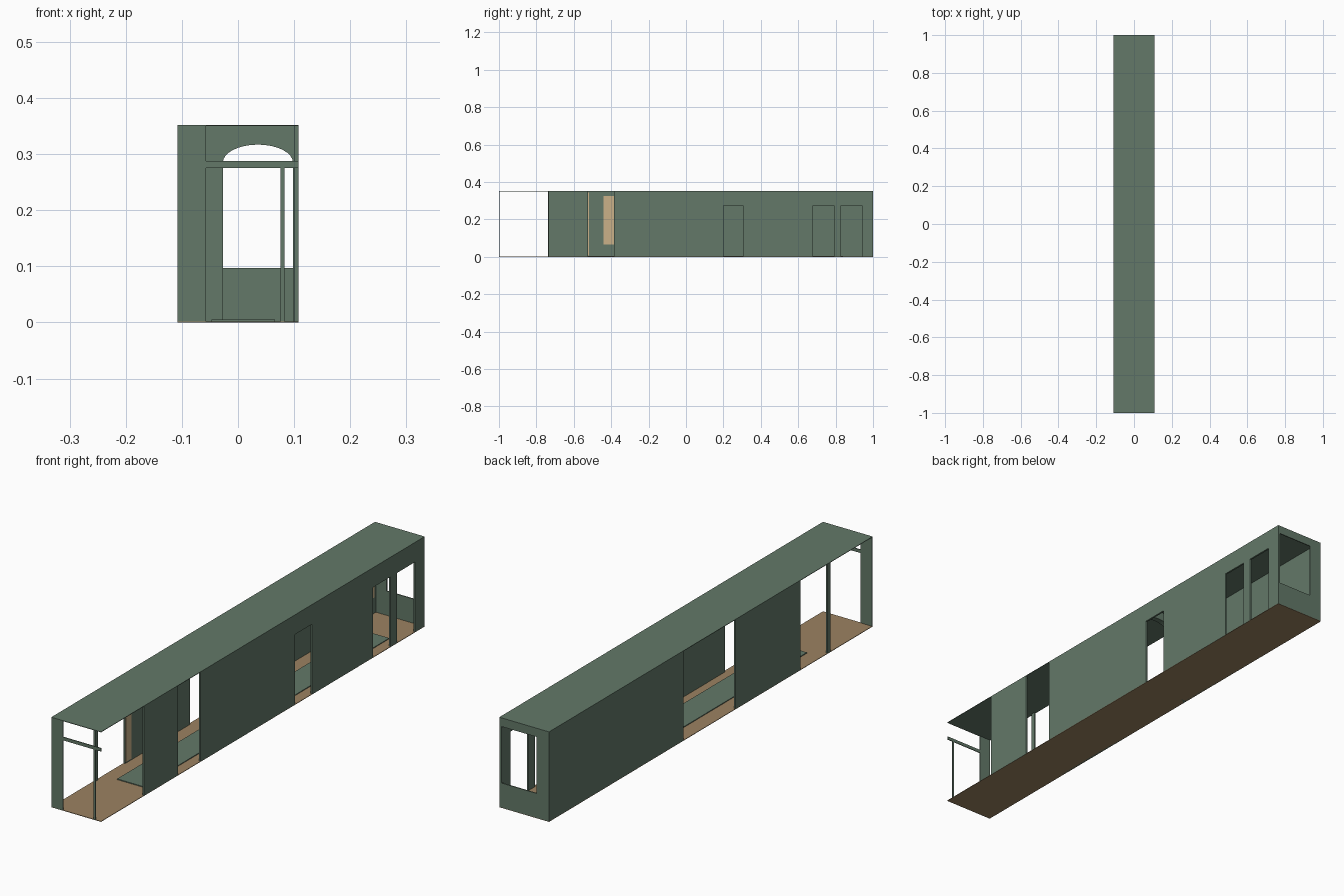
import bpy, bmesh, math

cube = bpy.data.objects.get("Cube")
if cube:
    bpy.data.objects.remove(cube, do_unlink=True)


def material(name, rgb):
    m = bpy.data.materials.new(name)
    m.use_nodes = True
    colour = (*rgb, 1)
    m.diffuse_color = colour
    m.node_tree.nodes["Principled BSDF"].inputs["Base Color"].default_value = colour
    return m


GREEN = material("sage_green", (0.125, 0.190, 0.140))
FLOOR = material("floor_tan", (0.33, 0.225, 0.120))
TAN = material("light_tan", (0.60, 0.44, 0.25))

W, H, T = 0.1075, 0.352, 0.007   # half width, height, wall thickness
DOOR = 0.275


def finish(name, bm, mat):
    bmesh.ops.recalc_face_normals(bm, faces=bm.faces)
    mesh = bpy.data.meshes.new(name)
    bm.to_mesh(mesh)
    bm.free()
    mesh.materials.append(mat)
    ob = bpy.data.objects.new(name, mesh)
    bpy.context.collection.objects.link(ob)
    return ob


def box(name, x, y, z, mat=GREEN):
    """Box from (low, high) pairs on each axis."""
    bm = bmesh.new()
    bmesh.ops.create_cube(bm, size=1)
    for v in bm.verts:
        for i, (lo, hi) in enumerate((x, y, z)):
            v.co[i] = lo if v.co[i] < 0 else hi
    return finish(name, bm, mat)


def extrude_y(name, profile, y, mat=GREEN):
    """Extrude an x-z outline between two y positions."""
    bm = bmesh.new()
    face = bm.faces.new([bm.verts.new((px, y[0], pz)) for px, pz in profile])
    moved = bmesh.ops.extrude_face_region(bm, geom=[face])["geom"]
    verts = [g for g in moved if isinstance(g, bmesh.types.BMVert)]
    bmesh.ops.translate(bm, verts=verts, vec=(0, y[1] - y[0], 0))
    return finish(name, bm, mat)


RIGHT_SIDE, LEFT_SIDE = (W - T, W), (-W, -W + T)
FULL = (0, H)

# Floor, carpet and roof
box("floor", (-W, W), (-1, 1), (0, 0.002), FLOOR)
box("carpet", (-0.047, 0.066), (-0.68, 0.84), (0.002, 0.005))
box("roof", (-W, W), (-1, 1), (H - 0.002, H))

# Wall panels on the +x side, with doorways between them
panels = [(-0.735, -0.525), (-0.385, -0.145), (-0.145, 0.2),
          (0.305, 0.68), (0.79, 0.83), (0.94, 1)]
for i, span in enumerate(panels):
    box(f"door_side_panel_{i}", RIGHT_SIDE, span, FULL)
for i, span in enumerate([(0.2, 0.305), (0.68, 0.79), (0.83, 0.94)]):
    box(f"door_header_{i}", RIGHT_SIDE, span, (DOOR, H))

# Wall panels and corner post on the -x side
for i, span in enumerate([(-0.738, -0.722), (-0.554, -0.152), (0.17, 1)]):
    box(f"plain_side_panel_{i}", LEFT_SIDE, span, FULL)

# Light tan panels fixed to the inside of the -x wall
INNER = (-W + T, -W + T + 0.002)
box("inner_panel", INNER, (-0.44, -0.266), (0.065, 0.325), TAN)
box("inner_trim_front", INNER, (-0.552, -0.518), (0.008, 0.344), TAN)
box("inner_trim_back", INNER, (0.955, 0.985), (0.065, 0.325), TAN)

# Open front end: wide post, crossbar and thin pole
FRONT = (-1, -0.997)
box("front_post", (-W, -0.057), FRONT, FULL)
box("front_crossbar", (-0.057, W), FRONT, (DOOR, 0.288))
box("front_pole", (0.076, 0.083), FRONT, (0, DOOR))

# Back end: low panel, header and side posts around a window
BACK = (0.996, 1)
box("back_low_panel", (-W, W), BACK, (0, 0.097))
box("back_header", (-W, W), BACK, (0.318, H))
box("back_post_wide", (-W, -0.054), BACK, (0.097, 0.318))
box("back_post_thin", (0.099, W), BACK, (0.097, 0.318))

# Partition with an arched passage
left, right, spring, top = -0.027, 0.098, 0.285, 0.317
mid, half = (left + right) / 2, (right - left) / 2
arch = []
for i in range(17):
    a = math.pi * i / 16
    arch.append((mid - half * math.cos(a), spring + (top - spring) * math.sin(a)))
outline = [(-W, 0), (left, 0)] + arch + [(right, 0), (W, 0), (W, H), (-W, H)]
extrude_y("arched_partition", outline, (0.168, 0.19))
